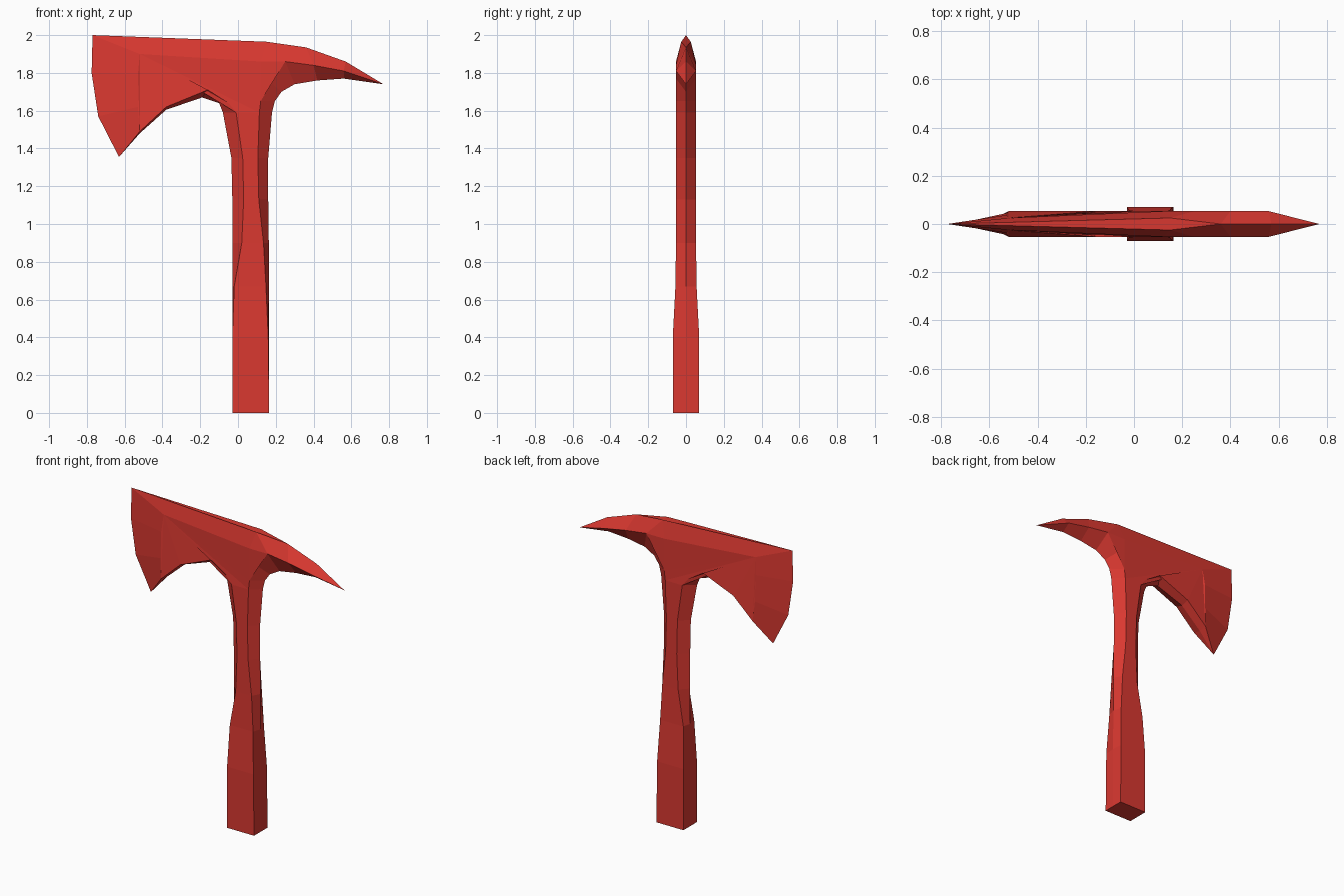
import bpy
import bmesh

default_cube = bpy.data.objects.get("Cube")
if default_cube:
    bpy.data.objects.remove(default_cube, do_unlink=True)

THICK = 0.053          # half thickness of the head and upper handle
RIDGE_TOP = 0.025      # half width of the flat on top of the head

# Handle sections: height, left ridge, left shoulder, right shoulder, right ridge, half depth
handle_rows = [
    (0, -0.03, -0.03, 0.165, 0.165, 0.07),
    (0.4, -0.03, -0.03, 0.16, 0.165, 0.07),
    (0.67, -0.03, -0.02, 0.148, 0.163, 0.056),
    (0.9, -0.03, 0.02, 0.135, 0.163, THICK),
    (1.13, -0.03, 0.03, 0.11, 0.16, THICK),
    (1.35, -0.035, 0.025, 0.105, 0.16, THICK),
    (1.59, -0.08, -0.01, 0.113, 0.18, THICK),
]

# Head stations: ridge (x, half depth, z) paired with shoulder (x, half depth, z)
blade_underside = [
    ((-0.1, 0, 1.64), (-0.05, THICK, 1.64)),
    ((-0.19, 0, 1.67), (-0.16, THICK, 1.71)),
    ((-0.38, 0, 1.605), (-0.38, THICK, 1.62)),
    ((-0.52, 0, 1.48), (-0.52, THICK, 1.49)),
]
blade_edge = [
    ((-0.63, 0, 1.355), (-0.52, THICK, 1.49)),
    ((-0.74, 0, 1.57), (-0.53, 0.045, 1.62)),
    ((-0.775, 0, 1.8), (-0.53, 0.037, 1.79)),
    ((-0.77, 0, 2), (-0.52, 0.025, 1.9)),
]
top_back, top_front = (-0.77, 0, 2), (0.36, 0, 1.935)
top_mid = (0.15, RIDGE_TOP, 1.965)
spike_root = (0.25, THICK, 1.86)
spike_mid = (0.4, THICK, 1.84)
spike_end = (0.56, THICK, 1.81)
spike_tip = (0.77, 0, 1.74)
head_top = [
    (top_mid, (0.12, THICK, 1.86)),
    (top_mid, spike_root),
]
spike = [
    (top_front, spike_mid),
    ((0.57, 0, 1.86), spike_end),
    (spike_tip, spike_tip),
    ((0.56, 0, 1.77), spike_end),
    ((0.42, 0, 1.76), spike_mid),
    ((0.3, 0, 1.74), spike_root),
]
throat = [
    ((0.23, 0, 1.7), (0.15, THICK, 1.77)),
    ((0.195, 0, 1.65), (0.12, THICK, 1.65)),
]

handle_left = [((rl, 0, z), (sl, d, z)) for z, rl, sl, sr, rr, d in handle_rows]
handle_right = [((rr, 0, z), (sr, d, z)) for z, rl, sl, sr, rr, d in handle_rows]
head = blade_underside + blade_edge + head_top + spike + throat
loop = handle_left + head + handle_right[::-1]

bm = bmesh.new()
shared = {}


def vertex(point, side=1):
    """Return the shared vertex at a point, mirrored to the given side."""
    x, y, z = point
    key = (x, y * side, z)
    if key not in shared:
        shared[key] = bm.verts.new(key)
    return shared[key]


def add_face(points, side=1):
    """Add a face, dropping repeated corners."""
    corners = list(dict.fromkeys(vertex(p, side) for p in points))
    if len(corners) > 2 and not bm.faces.get(corners):
        bm.faces.new(corners)


for side in (-1, 1):
    # Bevels between the ridge and the shoulders, all round the outline
    for (r0, s0), (r1, s1) in zip(loop, loop[1:]):
        add_face([r0, r1, s1, s0], side)

    # Broad faces of the handle
    rows = list(zip(handle_left, handle_right))
    for (l0, q0), (l1, q1) in zip(rows, rows[1:]):
        add_face([l0[1], q0[1], q1[1], l1[1]], side)

    # Cheek of the head, closing the space between handle, blade and spike
    cheek = [handle_left[-1]] + blade_underside + blade_edge + head_top + throat
    add_face([s for r, s in cheek] + [handle_right[-1][1]], side)

# Narrow flat along the top of the head, and the butt of the handle
top_flat = [vertex(top_back), vertex(top_mid), vertex(top_front), vertex(top_mid, -1)]
bm.faces.new(top_flat)
left, right = handle_left[0][1], handle_right[0][1]
butt = [(left, -1), (handle_left[0][0], 1), (left, 1),
        (right, 1), (handle_right[0][0], 1), (right, -1)]
bm.faces.new([vertex(p, s) for p, s in butt])

big = [f for f in bm.faces if len(f.verts) > 6]
bmesh.ops.triangulate(bm, faces=big, ngon_method="BEAUTY")
bmesh.ops.recalc_face_normals(bm, faces=bm.faces)

mesh = bpy.data.meshes.new("axe")
bm.to_mesh(mesh)
bm.free()
axe = bpy.data.objects.new("axe", mesh)
bpy.context.collection.objects.link(axe)

# Single red paint
red = bpy.data.materials.new("red_paint")
red.use_nodes = True
colour = (0.7, 0.04, 0.03, 1)
red.diffuse_color = colour
for node in red.node_tree.nodes:
    if node.type == "BSDF_PRINCIPLED":
        node.inputs["Base Color"].default_value = colour
mesh.materials.append(red)
